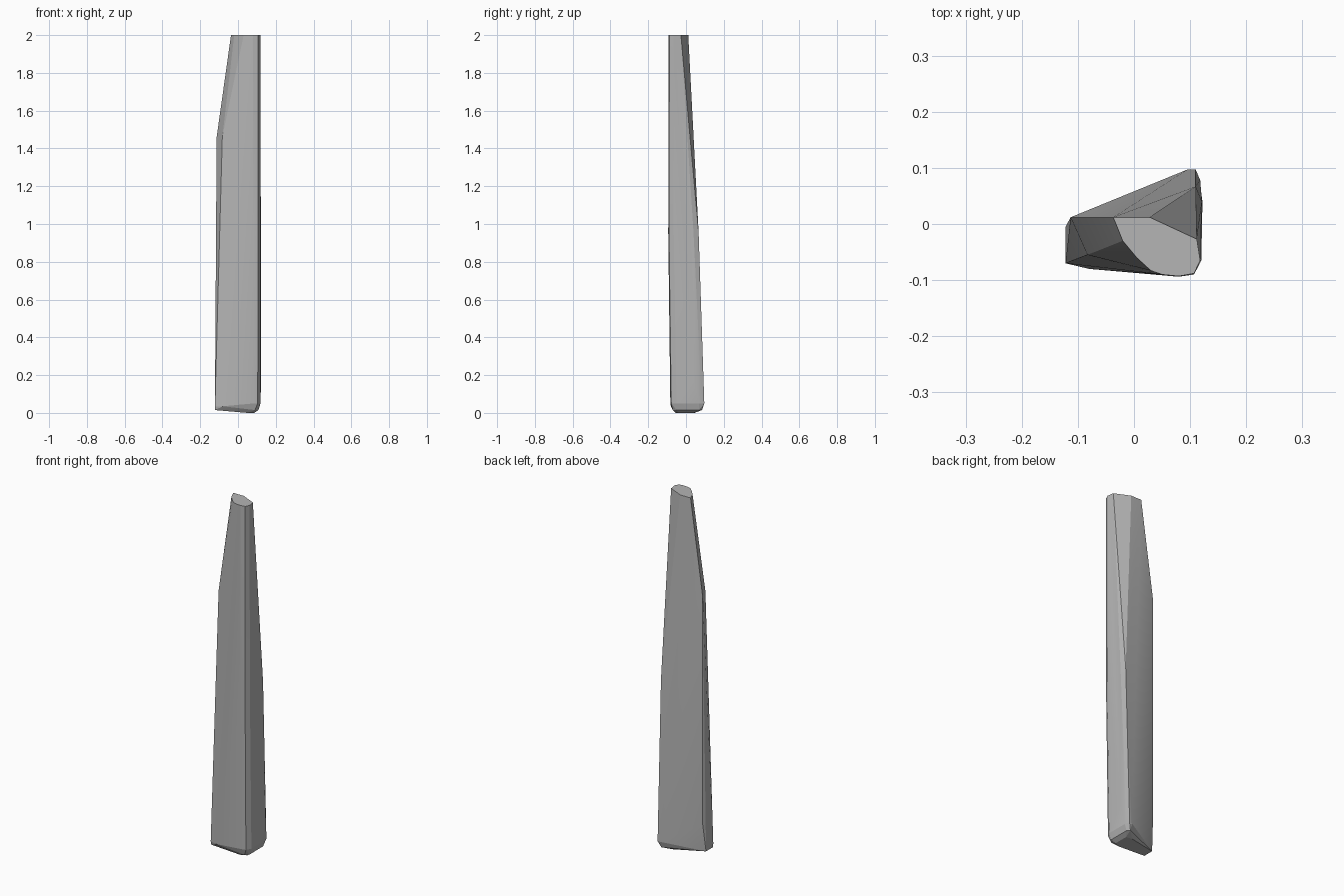
import bpy, bmesh, math

cube = bpy.data.objects.get("Cube")
if cube:
    bpy.data.objects.remove(cube, do_unlink=True)

# Plain grey stone
stone = bpy.data.materials.new("grey stone")
stone.use_nodes = True
grey = (0.46, 0.46, 0.46, 1)
stone.diffuse_color = grey
stone.node_tree.nodes["Principled BSDF"].inputs["Base Color"].default_value = grey

# Horizontal outlines from the flat top down to the rounded foot
sections = {
    2.0: [(-.037, .012), (.028, .012), (.112, -.027), (.118, -.065), (.107, -.088),
          (.08, -.093), (.05, -.09), (.03, -.083), (.005, -.06), (-.02, -.03)],
    1.46: [(-.113, .012), (-.083, -.055)],
    .95: [(.11, .067), (.121, .04), (.12, -.065), (.107, -.09), (.08, -.094)],
    .17: [(-.113, .012), (.118, .078), (.122, .04)],
    .05: [(.095, .097), (.11, .097), (.118, .07), (.119, -.05), (.104, -.078), (.08, -.083)],
    .035: [(-.08, -.08), (-.122, -.07)],
    .015: [(-.122, -.065), (-.122, -.005), (.095, .085), (.108, .07), (.108, -.05), (.09, -.07)],
    0.0: [(.05, -.055), (.085, -.04), (.085, .04), (.05, .045)],
}

# Faceted standing post wrapped around the outlines
bm = bmesh.new()
for z, outline in sections.items():
    for x, y in outline:
        bm.verts.new((x, y, z))
hull = bmesh.ops.convex_hull(bm, input=bm.verts)
loose = {v for v in hull["geom_interior"] + hull["geom_unused"]
         if isinstance(v, bmesh.types.BMVert)}
bmesh.ops.delete(bm, geom=list(loose), context="VERTS")
bmesh.ops.dissolve_limit(bm, angle_limit=math.radians(.5), verts=bm.verts, edges=bm.edges)
bmesh.ops.recalc_face_normals(bm, faces=bm.faces)

mesh = bpy.data.meshes.new("stone_post")
bm.to_mesh(mesh)
bm.free()
mesh.materials.append(stone)
post = bpy.data.objects.new("stone_post", mesh)
bpy.context.collection.objects.link(post)

# Soften shallow facets and keep the hard corners
bpy.ops.object.select_all(action="DESELECT")
post.select_set(True)
bpy.context.view_layer.objects.active = post
bpy.ops.object.shade_smooth_by_angle(angle=math.radians(12))
